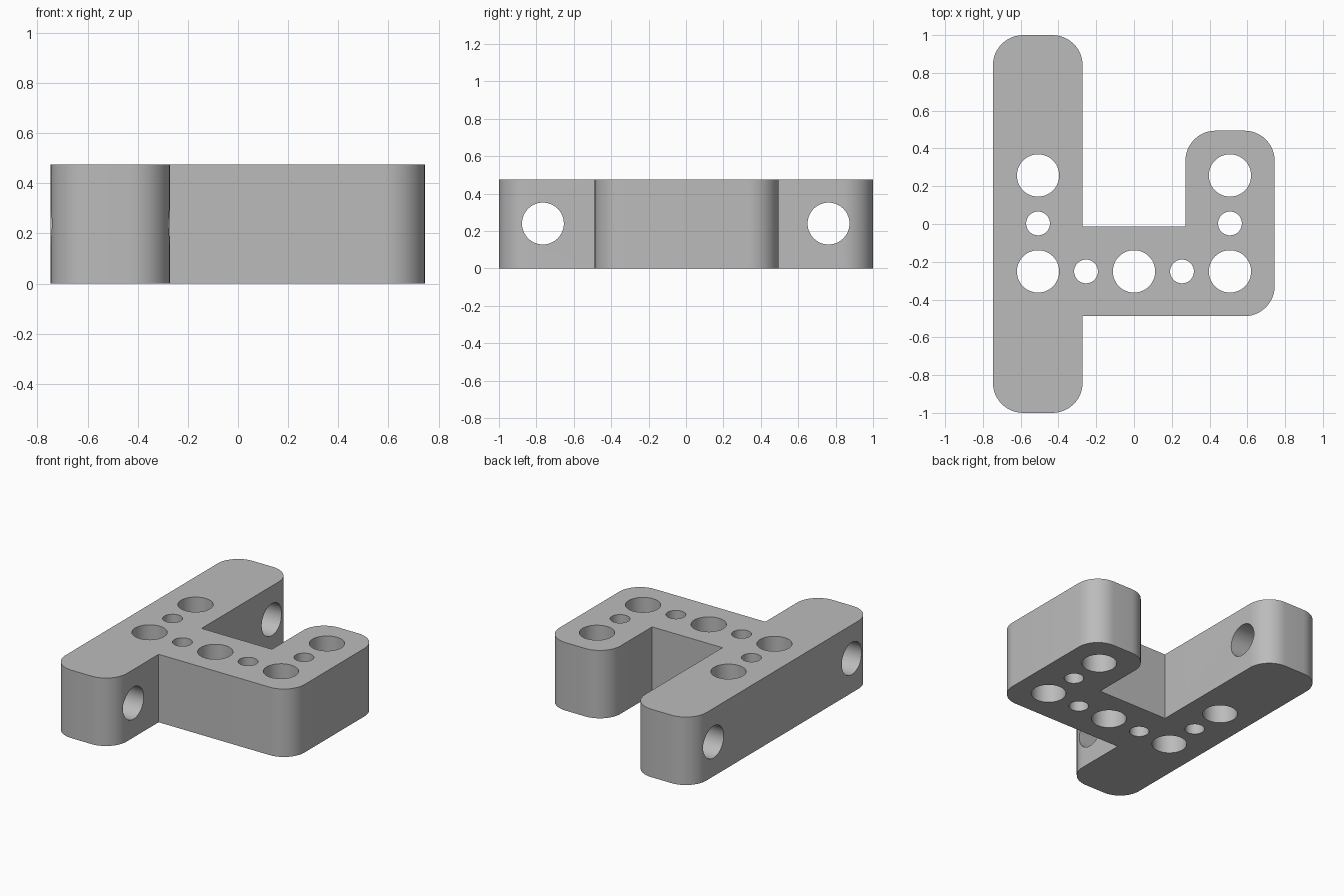
import bpy, bmesh, math
from mathutils import Vector

if "Cube" in bpy.data.objects:
    bpy.data.objects.remove(bpy.data.objects["Cube"], do_unlink=True)

HEIGHT = 0.475
CORNER = 0.16
PITCH = 0.254
BIG, SMALL = 0.112, 0.063

grey = bpy.data.materials.new("plain grey")
grey.use_nodes = True
colour = (0.5, 0.5, 0.5, 1)
grey.diffuse_color = colour
grey.node_tree.nodes["Principled BSDF"].inputs["Base Color"].default_value = colour


def fillet(a, b, c, radius, steps=12):
    """Points of a round right-angled corner at b, between a and c."""
    to_a = (a - b).normalized() * radius
    to_c = (c - b).normalized() * radius
    centre = b + to_a + to_c
    angles = [math.pi / 2 * i / steps for i in range(steps + 1)]
    return [centre - to_c * math.cos(t) - to_a * math.sin(t) for t in angles]


def make_block(name, corners):
    """Extrude an outline whose corners are (x, y, rounded)."""
    pts = [Vector((x, y, 0)) for x, y, _ in corners]
    outline = []
    for i, (_, _, rounded) in enumerate(corners):
        if rounded:
            outline += fillet(pts[i - 1], pts[i], pts[(i + 1) % len(pts)], CORNER)
        else:
            outline.append(pts[i])
    bm = bmesh.new()
    base = bm.faces.new([bm.verts.new(p) for p in outline])
    top = bmesh.ops.extrude_face_region(bm, geom=[base])["geom"]
    bmesh.ops.translate(bm, vec=(0, 0, HEIGHT),
                        verts=[v for v in top if isinstance(v, bmesh.types.BMVert)])
    bmesh.ops.recalc_face_normals(bm, faces=bm.faces)
    mesh = bpy.data.meshes.new(name)
    bm.to_mesh(mesh)
    bm.free()
    mesh.materials.append(grey)
    obj = bpy.data.objects.new(name, mesh)
    bpy.context.collection.objects.link(obj)
    return obj


def drill(obj, location, radius, rotation=(0, 0, 0)):
    """Cut a round through hole."""
    bpy.ops.mesh.primitive_cylinder_add(vertices=48, radius=radius, depth=1,
                                        location=location, rotation=rotation)
    cutter = bpy.context.object
    cutter.hide_render = True
    cutter.data.materials.append(grey)
    mod = obj.modifiers.new("hole", "BOOLEAN")
    mod.operation = "DIFFERENCE"
    mod.solver = "EXACT"
    mod.object = cutter
    bpy.context.view_layer.objects.active = obj
    bpy.ops.object.modifier_apply(modifier=mod.name)
    bpy.data.objects.remove(cutter, do_unlink=True)


# Long beam, cross bar and short arm as one rounded outline
left, right, inner = -0.747, 0.745, 0.272
bar_low, bar_high, arm_top = -0.488, -0.014, 0.494
bracket = make_block("bracket_block", [
    (left, -1, True), (-inner, -1, True),
    (-inner, bar_low, False), (right, bar_low, True),
    (right, arm_top, True), (inner, arm_top, True),
    (inner, bar_high, False), (-inner, bar_high, False),
    (-inner, 1, True), (left, 1, True),
])

# Vertical holes: a U of alternating large and small bores
mid = 0.003
for i in range(-2, 3):
    drill(bracket, (i * PITCH, mid - PITCH, 0.24), SMALL if i % 2 else BIG)
for x in (-2 * PITCH, 2 * PITCH):
    drill(bracket, (x, mid, 0.24), SMALL)
    drill(bracket, (x, mid + PITCH, 0.24), BIG)

# Sideways holes through both ends of the long beam
for y in (-0.765, 0.762):
    drill(bracket, (-0.51, y, 0.24), BIG, (0, math.pi / 2, 0))

# Smooth round walls with crisp edges
bpy.ops.object.select_all(action="DESELECT")
bracket.select_set(True)
bpy.context.view_layer.objects.active = bracket
bpy.ops.object.shade_smooth_by_angle(angle=math.radians(30))
